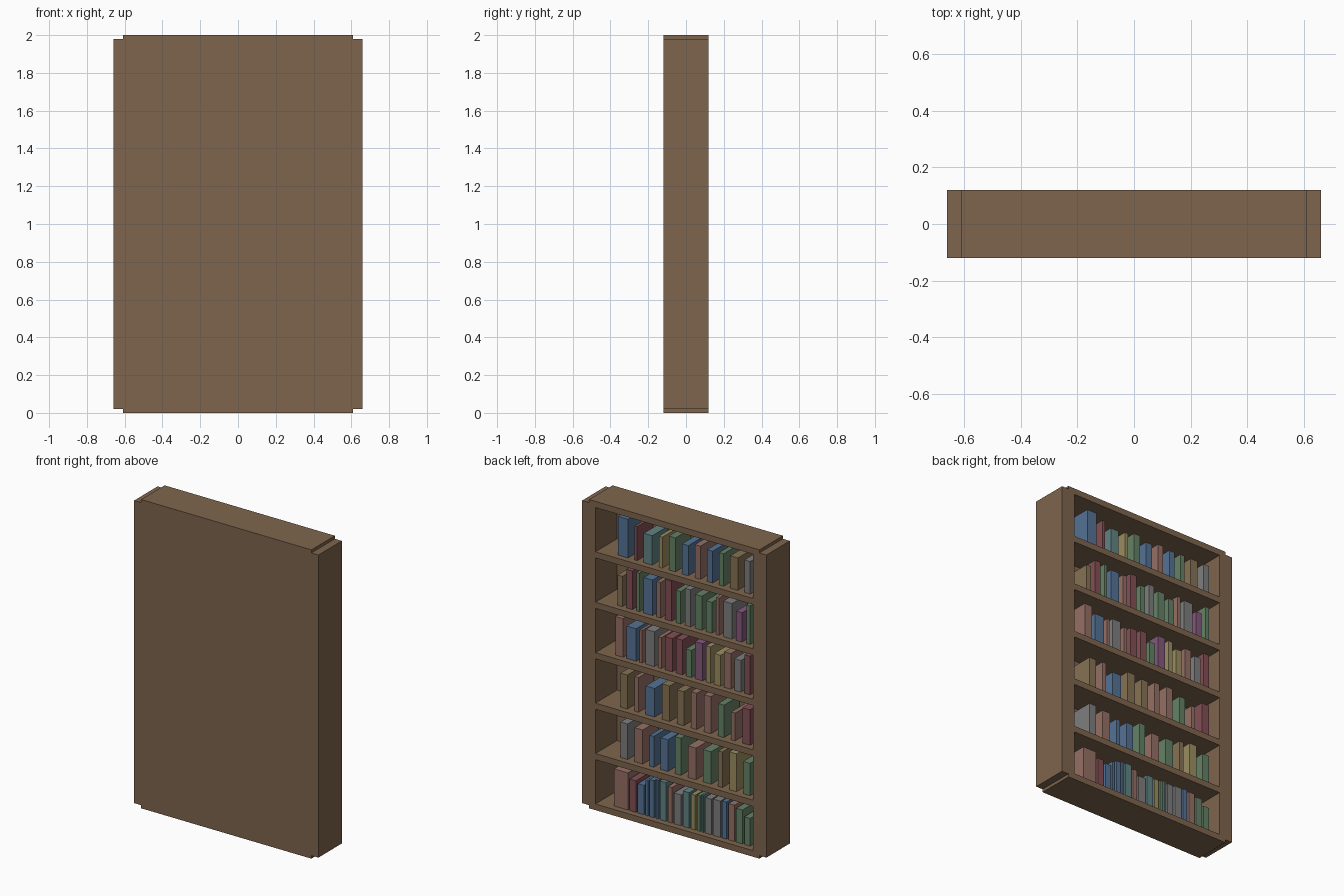
import bpy


def material(name, rgb):
    m = bpy.data.materials.new(name)
    m.diffuse_color = (*rgb, 1)
    return m


WOOD = material("wood", (0.21, 0.13, 0.075))
COVERS = {
    "B": material("blue_cover", (0.09, 0.17, 0.30)),
    "R": material("red_cover", (0.23, 0.08, 0.09)),
    "P": material("rose_cover", (0.30, 0.16, 0.13)),
    "G": material("green_cover", (0.13, 0.22, 0.13)),
    "T": material("teal_cover", (0.12, 0.23, 0.23)),
    "Y": material("yellow_cover", (0.33, 0.27, 0.12)),
    "N": material("tan_cover", (0.24, 0.17, 0.09)),
    "S": material("grey_cover", (0.21, 0.21, 0.21)),
    "V": material("purple_cover", (0.23, 0.10, 0.20)),
}


def box(name, x, y, z, mat):
    """Box from (low, high) ranges on each axis."""
    verts = [(a, b, c) for a in x for b in y for c in z]
    faces = [(0, 1, 3, 2), (4, 6, 7, 5), (0, 4, 5, 1),
             (2, 3, 7, 6), (0, 2, 6, 4), (1, 5, 7, 3)]
    me = bpy.data.meshes.new(name)
    me.from_pydata(verts, [], faces)
    me.materials.append(mat)
    ob = bpy.data.objects.new(name, me)
    bpy.context.collection.objects.link(ob)
    return ob


# Carcass: side panels, closed panel, and seven evenly spaced boards
DEPTH = (-0.12, 0.12)
PITCH = 1.96 / 6
box("left_side", (-0.66, -0.565), DEPTH, (0.02, 1.98), WOOD)
box("right_side", (0.565, 0.66), DEPTH, (0.02, 1.98), WOOD)
box("back_panel", (-0.61, 0.61), (-0.12, -0.10), (0.02, 1.98), WOOD)
for i in range(7):
    name = {0: "bottom_board", 6: "top_board"}.get(i, f"shelf_{i}")
    half = 0.61 if i in (0, 6) else 0.57
    box(name, (-half, half), DEPTH, (i * PITCH, i * PITCH + 0.04), WOOD)


# Books: one cover letter, one starting x (hundredths) and one height (hundredths) each
def book_row(shelf, gap, covers, starts, heights):
    base = shelf * PITCH + 0.04
    ends = [s / 100 + gap for s in starts[1:]] + [-0.515]
    for n, (c, s, e, h) in enumerate(zip(covers, starts, ends, heights)):
        hi = s / 100
        lo = min(e, hi - 0.012)
        box(f"book_{shelf + 1}_{n + 1}", (lo, hi), (-0.08, 0.08),
            (base, base + h / 100), COVERS[c])


book_row(5, 0.047, "BRTYGBPBGNS",
         [43, 31.2, 24.7, 13.9, 6.7, -2.7, -12, -20.7, -29.4, -37.3, -47.4],
         [25, 22, 19, 20, 22, 19.5, 21.5, 20.5, 21, 21, 21])
book_row(4, 0.03, "NRGBPRGSGGPSVG",
         [43.5, 37, 29.8, 24.7, 15.4, 9.6, 1.7, -4.8, -12, -20, -27.2, -32.3, -41.6, -48.8],
         [19.6, 25, 25, 23, 23, 26, 21, 24, 22, 20, 24, 23, 19, 25])
book_row(3, 0.025, "PBPSPRRGVYYPSR",
         [45, 37, 27.6, 23.3, 14.6, 9.6, 1.7, -5.5, -12, -20, -25.8, -33, -40.2, -47.4],
         [25, 21, 21, 22.5, 20, 21.5, 22.5, 17.5, 24, 23.5, 20, 23, 20.5, 25])
book_row(2, 0.052, "NPBNNPPGPR",
         [41.3, 31.2, 23.3, 11.7, 0.9, -9.2, -18.5, -28.6, -38, -46],
         [22, 22.5, 18.5, 23, 22, 23.5, 24, 21, 18, 23])
book_row(1, 0.05, "SPBBGPGNYG",
         [41.3, 31.2, 20.4, 12.5, 2.4, -7, -17.8, -28.6, -36.6, -46.7],
         [23, 22, 20, 20.5, 24, 20.5, 21, 23, 24.5, 21])
book_row(0, 0.013, "PRBBBBTPSTYGTSSBPGG",
         [46, 34.8, 29, 23.3, 20.4, 16, 13.2, 7.4, 3.1, -3.4, -9.2, -13.5,
          -17, -19.3, -25, -31.5, -35.9, -41.6, -47.4],
         [24, 20.5, 19, 22.5, 24, 25, 25, 23, 20, 23, 22.5, 23, 24, 23, 23.5, 24, 23.5, 22, 18])
